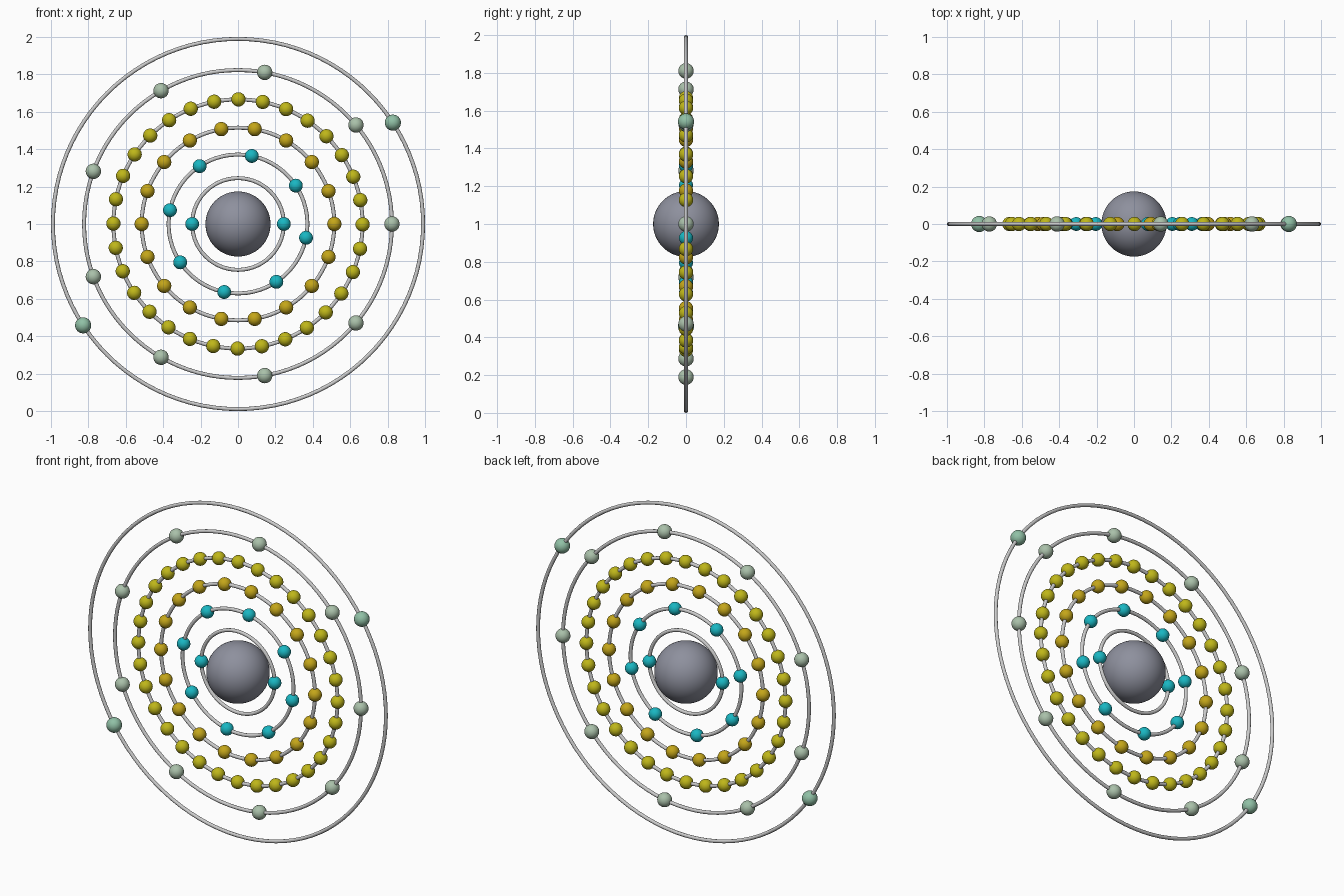
import bpy
from math import cos, sin, pi, radians

if "Cube" in bpy.data.objects:
    bpy.data.objects.remove(bpy.data.objects["Cube"])

CENTRE_Z = 1.0


def material(name, rgb):
    m = bpy.data.materials.new(name)
    m.diffuse_color = (*rgb, 1)
    m.use_nodes = True
    m.node_tree.nodes["Principled BSDF"].inputs["Base Color"].default_value = m.diffuse_color
    return m


def smooth(obj, name, mat=None):
    obj.name = name
    bpy.ops.object.shade_smooth()
    if mat:
        obj.data.materials.append(mat)
    return obj


def ball(name, x, z, r, mat, seg=24, rings=16):
    bpy.ops.mesh.primitive_uv_sphere_add(segments=seg, ring_count=rings, radius=r,
                                         location=(x, 0, CENTRE_Z + z))
    return smooth(bpy.context.object, name, mat)


cyan = material("cyan", (0.01, 0.47, 0.54))
amber = material("amber", (0.55, 0.38, 0.01))
yellow = material("yellow", (0.52, 0.47, 0.01))
sage = material("sage", (0.40, 0.53, 0.40))
green = material("green", (0.28, 0.53, 0.38))
slate = material("slate", (0.27, 0.28, 0.34))

# Central nucleus
ball("nucleus", 0, 0, 0.174, slate, 48, 32)

# Shells: ring radius, electron count, start angle, electron radius, colour
shells = [
    (0.245, 2, 0.0, 0.037, cyan),
    (0.371, 8, -11.46, 0.037, cyan),
    (0.515, 18, 0.0, 0.038, amber),
    (0.666, 32, -0.21, 0.038, yellow),
    (0.823, 9, 0.0, 0.041, sage),
    (0.9895, 2, 33.2, 0.043, green),
]

for i, (radius, count, start, size, mat) in enumerate(shells, 1):
    # Thin orbit ring standing upright
    bpy.ops.mesh.primitive_torus_add(major_radius=radius, minor_radius=0.0105,
                                     major_segments=96, minor_segments=12,
                                     location=(0, 0, CENTRE_Z),
                                     rotation=(pi / 2, 0, 0))
    smooth(bpy.context.object, f"shell_ring_{i}")
    # Electrons spaced evenly round the ring
    for k in range(count):
        a = radians(start) + 2 * pi * k / count
        ball(f"electron_{i}_{k + 1}", radius * cos(a), radius * sin(a), size, mat)
